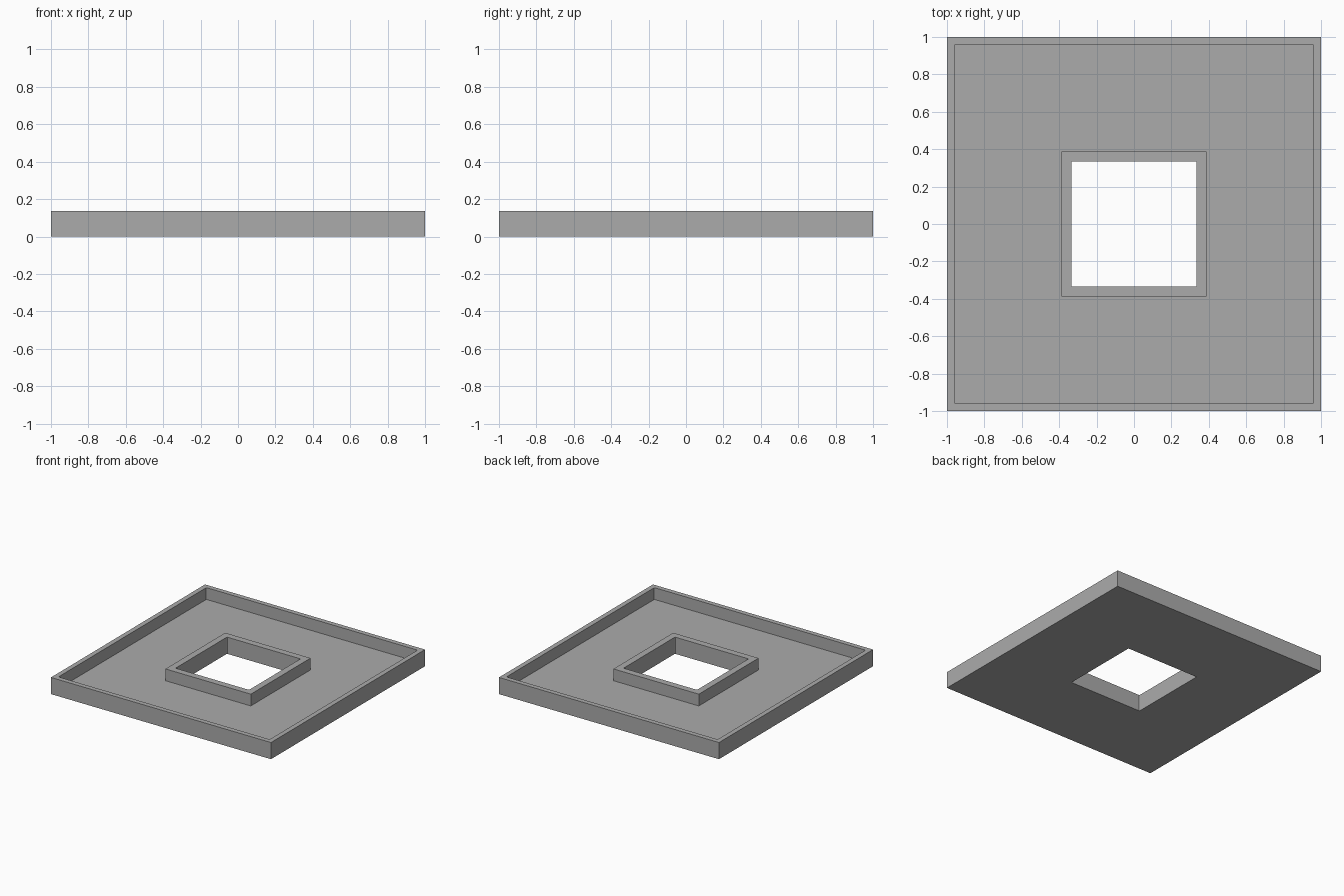
import bpy
import bmesh

cube = bpy.data.objects.get("Cube")
if cube:
    bpy.data.objects.remove(cube, do_unlink=True)

# Plain grey material
grey = bpy.data.materials.new("plain grey")
grey.use_nodes = True
colour = (0.41, 0.41, 0.41, 1)
grey.diffuse_color = colour
grey.node_tree.nodes["Principled BSDF"].inputs["Base Color"].default_value = colour

# Overall sizes: half widths and heights
OUTER, INNER, COLLAR, HOLE = 1.0, 0.96, 0.388, 0.334
TOP, FLOOR = 0.137, 0.04

# Cross-section from the outer foot, over rim, floor and collar, to the hole
profile = [(OUTER, 0), (OUTER, TOP), (INNER, TOP), (INNER, FLOOR),
           (COLLAR, FLOOR), (COLLAR, TOP), (HOLE, TOP), (HOLE, 0)]

# Sweep the section around a square
bm = bmesh.new()
loops = [[bm.verts.new((sx * h, sy * h, z))
          for sx, sy in ((-1, -1), (1, -1), (1, 1), (-1, 1))]
         for h, z in profile]
for a, b in zip(loops, loops[1:] + loops[:1]):
    for i in range(4):
        j = (i + 1) % 4
        bm.faces.new((a[i], a[j], b[j], b[i]))
bmesh.ops.recalc_face_normals(bm, faces=bm.faces[:])

# Slightly round the upright inside corners of the rim and the hole
corners = [bm.edges.get((a[i], b[i]))
           for a, b in ((loops[2], loops[3]), (loops[6], loops[7]))
           for i in range(4)]
bmesh.ops.bevel(bm, geom=corners, offset=0.006, segments=3,
                profile=0.5, affect='EDGES')

mesh = bpy.data.meshes.new("square_tray")
bm.to_mesh(mesh)
bm.free()
mesh.materials.append(grey)
tray = bpy.data.objects.new("square_tray", mesh)
bpy.context.collection.objects.link(tray)
